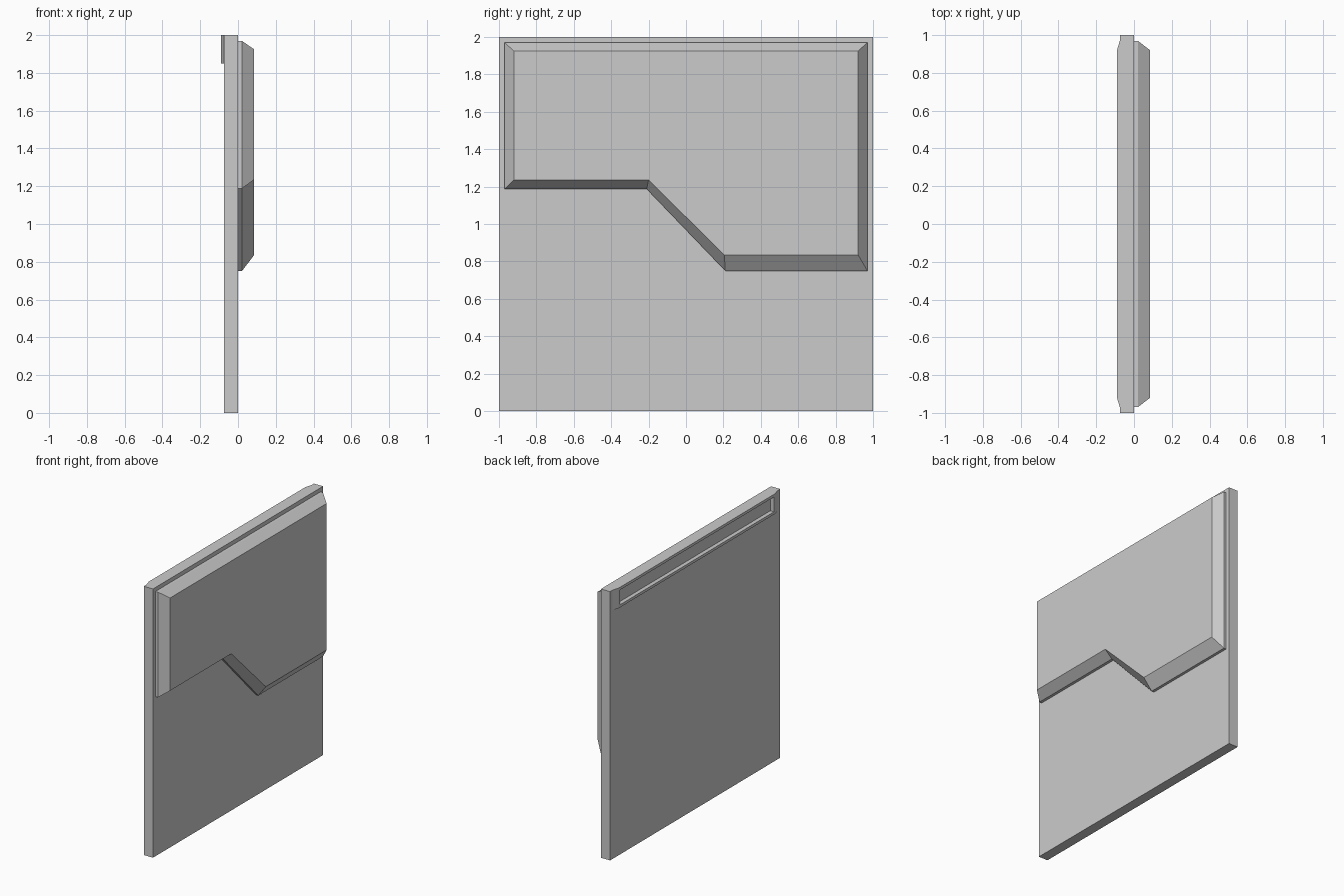
import bpy, bmesh

if "Cube" in bpy.data.objects:
    bpy.data.objects.remove(bpy.data.objects["Cube"])


def loft(name, rings):
    """Closed solid through matching rings of points, capped at both ends."""
    bm = bmesh.new()
    loops = [[bm.verts.new(p) for p in ring] for ring in rings]
    n = len(loops[0])
    for a, b in zip(loops, loops[1:]):
        for i in range(n):
            j = (i + 1) % n
            bm.faces.new((a[i], a[j], b[j], b[i]))
    bm.faces.new(loops[0])
    bm.faces.new(loops[-1])
    bmesh.ops.recalc_face_normals(bm, faces=bm.faces[:])
    mesh = bpy.data.meshes.new(name)
    bm.to_mesh(mesh)
    bm.free()
    obj = bpy.data.objects.new(name, mesh)
    bpy.context.collection.objects.link(obj)
    return obj


def at_x(x, outline):
    return [(x, y, z) for y, z in outline]


def at_z(z, outline):
    return [(x, y, z) for x, y in outline]


def box(name, x0, x1, y, z0, z1):
    rect = [(-y, z0), (y, z0), (y, z1), (-y, z1)]
    return loft(name, [at_x(x0, rect), at_x(x1, rect)])


# Main wall slab
slab = box("wall_slab", -0.075, 0, 1, 0, 2)

# Stepped raised panel with bevelled border
outer = [(-0.97, 1.97), (0.97, 1.97), (0.97, 0.75),
         (0.21, 0.75), (-0.21, 1.187), (-0.97, 1.187)]
inner = [(-0.92, 1.925), (0.92, 1.925), (0.92, 0.835),
         (0.205, 0.835), (-0.20, 1.235), (-0.92, 1.235)]
loft("raised_panel", [at_x(0, outer), at_x(0.02, outer), at_x(0.085, inner)])

# Top rail on the rear side, with sloped ends
section = [(-0.075, -0.97), (-0.09, -0.92), (-0.09, 0.92), (-0.075, 0.97)]
rail = loft("rear_top_rail", [at_z(1.85, section), at_z(2, section)])

# Shallow slot along the rail
cutter = box("slot_cutter", -0.12, -0.06, 0.905, 1.87, 1.98)
cutter.hide_render = True
cutter.hide_viewport = False
for part in (slab, rail):
    mod = part.modifiers.new("slot", 'BOOLEAN')
    mod.operation = 'DIFFERENCE'
    mod.solver = 'EXACT'
    mod.object = cutter
    bpy.context.view_layer.objects.active = part
    bpy.ops.object.modifier_apply(modifier=mod.name)
bpy.data.objects.remove(cutter)
